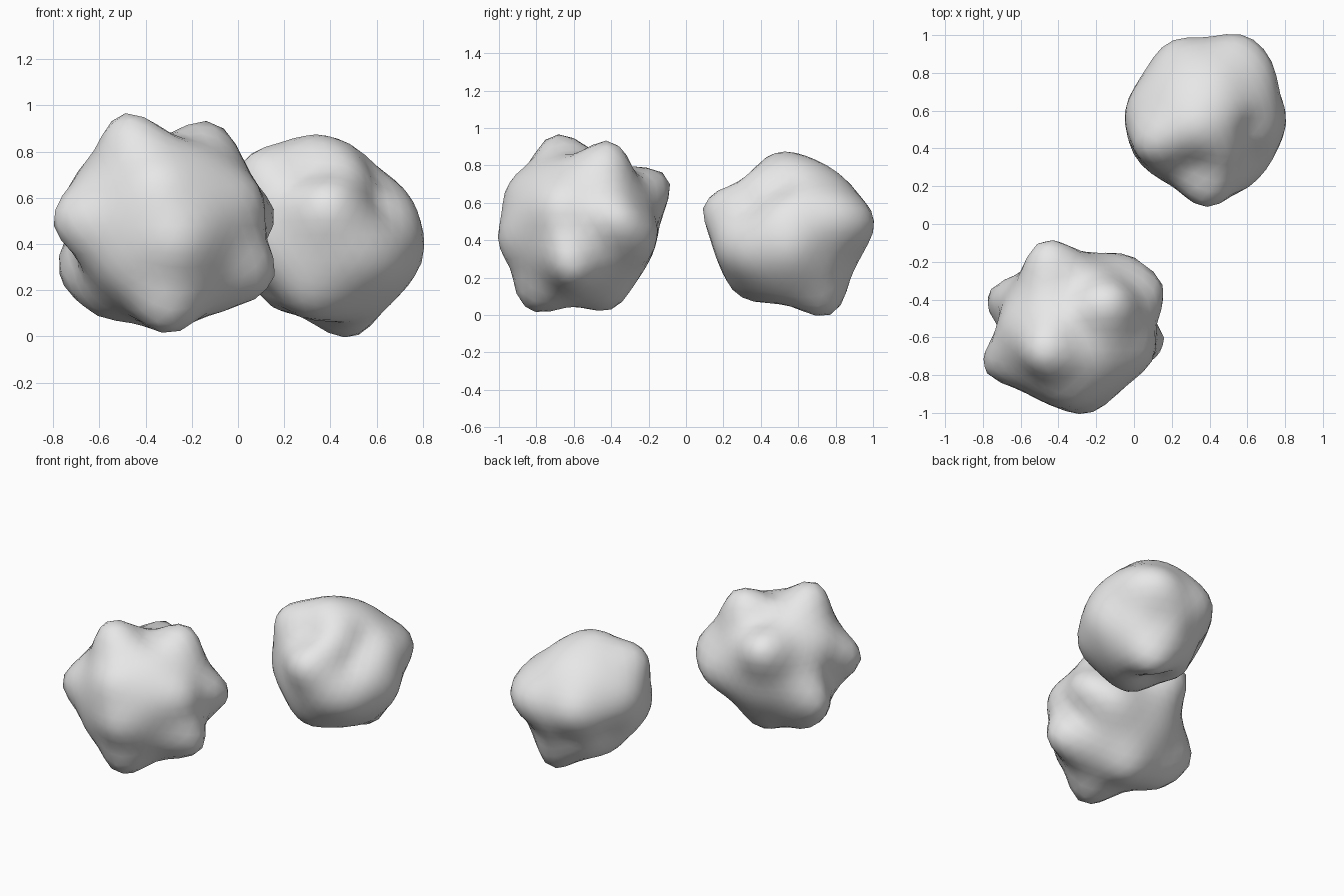
import bpy
import bmesh
from math import exp
from mathutils import Vector

if "Cube" in bpy.data.objects:
    bpy.data.objects.remove(bpy.data.objects["Cube"], do_unlink=True)

# One plain stone colour
stone = bpy.data.materials.new("stone_grey")
stone.use_nodes = True
stone.diffuse_color = (.8, .8, .8, 1)
stone.node_tree.nodes["Principled BSDF"].inputs["Base Color"].default_value = stone.diffuse_color


def boulder(name, centre, landmarks, base_radius=.41, sharpness=18):
    """Sphere pushed in and out by soft bumps until it passes through the landmarks."""
    centre = Vector(centre)
    offsets = [Vector(point) - centre for point in landmarks.values()]
    aims = [offset.normalized() for offset in offsets]
    heights = [0] * len(aims)

    def radius(direction):
        return base_radius + sum(height * exp(sharpness * (direction.dot(aim) - 1))
                                 for aim, height in zip(aims, heights))

    # Settle the bump heights one after another
    for _ in range(15):
        for i, offset in enumerate(offsets):
            heights[i] += .7 * (offset.length - radius(aims[i]))

    bm = bmesh.new()
    bmesh.ops.create_icosphere(bm, subdivisions=4, radius=1)
    for vert in bm.verts:
        direction = vert.co.normalized()
        vert.co = centre + direction * radius(direction)
    for face in bm.faces:
        face.smooth = True

    mesh = bpy.data.meshes.new(name)
    bm.to_mesh(mesh)
    bm.free()
    mesh.materials.append(stone)
    rock = bpy.data.objects.new(name, mesh)
    bpy.context.collection.objects.link(rock)


# Front boulder
boulder("front_boulder", (-.32, -.56, .48), dict(
    crown_knob=(-.5, -.7, .96),
    crown_back_knob=(-.14, -.4, .93),
    crown_saddle=(-.27, -.55, .87),
    crown_back_hollow=(-.33, -.34, .8),
    back_knob=(-.48, -.1, .73),
    back_hollow=(-.6, -.25, .55),
    back_low_hollow=(-.45, -.23, .27),
    back_corner_knob=(0, -.18, .4),
    side_shoulder=(0, -.4, .8),
    side_back_knob=(.16, -.35, .5),
    side_hollow=(.1, -.5, .38),
    side_low_knob=(.16, -.6, .27),
    side_front_ridge=(.1, -.7, .6),
    front_corner=(0, -.8, .4),
    front_knob=(-.25, -1, .38),
    front_brow=(-.35, -.95, .7),
    front_hollow=(-.55, -.85, .25),
    far_side_knob=(-.8, -.75, .5),
    far_side_hollow=(-.7, -.55, .42),
    far_side_shoulder=(-.7, -.55, .7),
    far_side_back_knob=(-.78, -.4, .3),
    foot_front=(-.3, -.85, .03),
    foot_back=(-.3, -.4, .03),
    foot_side=(0, -.6, .13),
    foot_far_side=(-.63, -.45, .1),
))

# Back boulder
boulder("back_boulder", (.38, .56, .44), dict(
    crown_knob=(.3, .5, .87),
    crown_corner=(.04, .4, .77),
    crown_back_slope=(.3, .8, .76),
    crown_side_ridge=(.6, .7, .73),
    crown_front_slope=(.6, .5, .68),
    side_knob=(.8, .56, .34),
    side_back_hollow=(.72, .75, .35),
    back_corner_knob=(.72, .87, .54),
    back_knob=(.58, 1, .5),
    back_far_knob=(.2, .97, .5),
    back_low_hollow=(.54, .87, .27),
    back_far_slope=(.27, .88, .28),
    far_side_knob=(-.04, .6, .58),
    far_side_front_corner=(0, .37, .42),
    far_side_low_slope=(.1, .7, .3),
    front_knob=(.38, .1, .6),
    front_far_slope=(.2, .2, .48),
    front_low_knob=(.55, .17, .34),
    front_corner=(.68, .28, .3),
    front_hollow=(.6, .36, .58),
    front_brow=(.32, .3, .7),
    foot_knob=(.48, .77, 0),
    foot_hollow=(.33, .57, .1),
    foot_front=(.3, .27, .12),
    foot_far_side=(.13, .44, .2),
    foot_side=(.6, .4, .14),
))
